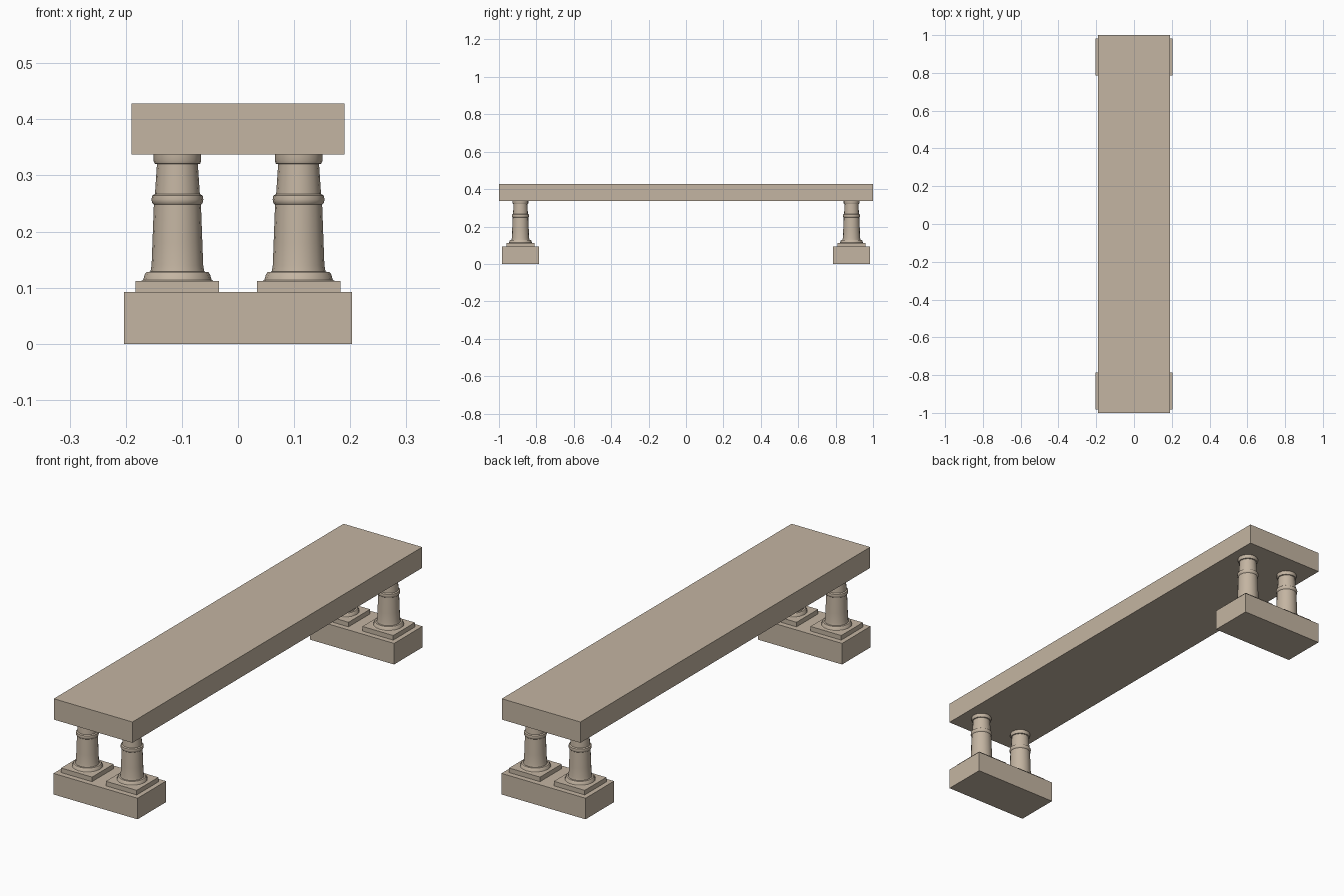
import bpy, bmesh, math

if "Cube" in bpy.data.objects:
    bpy.data.objects.remove(bpy.data.objects["Cube"])

stone = bpy.data.materials.new("warm grey stone")
stone.diffuse_color = (0.55, 0.46, 0.36, 1)
stone.use_nodes = True
stone.node_tree.nodes["Principled BSDF"].inputs["Base Color"].default_value = stone.diffuse_color


def finish(name, bm):
    bmesh.ops.recalc_face_normals(bm, faces=bm.faces)
    me = bpy.data.meshes.new(name)
    bm.to_mesh(me)
    bm.free()
    me.materials.append(stone)
    ob = bpy.data.objects.new(name, me)
    bpy.context.collection.objects.link(ob)
    return ob


def box(name, x, y, z0, z1, hx, hy):
    bm = bmesh.new()
    bmesh.ops.create_cube(bm, size=1)
    for v in bm.verts:
        v.co = (x + v.co.x * 2 * hx, y + v.co.y * 2 * hy, z0 + (v.co.z + 0.5) * (z1 - z0))
    return finish(name, bm)


def lathe(name, x, y, profile, sides=16):
    bm = bmesh.new()
    rings = []
    for r, z in profile:
        rings.append([bm.verts.new((x + r * math.cos(2 * math.pi * i / sides),
                                    y + r * math.sin(2 * math.pi * i / sides), z))
                      for i in range(sides)])
    for a, b in zip(rings, rings[1:]):
        for i in range(sides):
            j = (i + 1) % sides
            bm.faces.new((a[i], a[j], b[j], b[i]))
    bm.faces.new(rings[0][::-1])
    bm.faces.new(rings[-1])
    ob = finish(name, bm)
    bpy.context.view_layer.objects.active = ob
    ob.select_set(True)
    bpy.ops.object.shade_smooth_by_angle(angle=math.radians(40))
    ob.select_set(False)
    return ob


# column outline (radius, height): base moulding, shaft, collar, neck, capital
profile = [(0.066, 0.111), (0.061, 0.114), (0.058, 0.124), (0.055, 0.128), (0.048, 0.1285),
           (0.046, 0.140), (0.0445, 0.180), (0.042, 0.248), (0.045, 0.251), (0.0462, 0.257),
           (0.045, 0.264), (0.040, 0.267), (0.0385, 0.29), (0.0365, 0.320), (0.0405, 0.321),
           (0.0425, 0.326), (0.0425, 0.338)]

# seat slab
box("seat", 0, 0, 0.337, 0.428, 0.19, 1.0)

# two supports, each a base block with a pair of columns on plinths
for end, sy in (("front", -1), ("back", 1)):
    y = sy * 0.885
    box(end + "_base", 0, y, 0, 0.092, 0.203, 0.098)
    for side, sx in (("left", -1), ("right", 1)):
        x = sx * 0.108
        box(f"{end}_{side}_plinth", x, y, 0.092, 0.112, 0.0745, 0.0745)
        lathe(f"{end}_{side}_column", x, y, profile)
